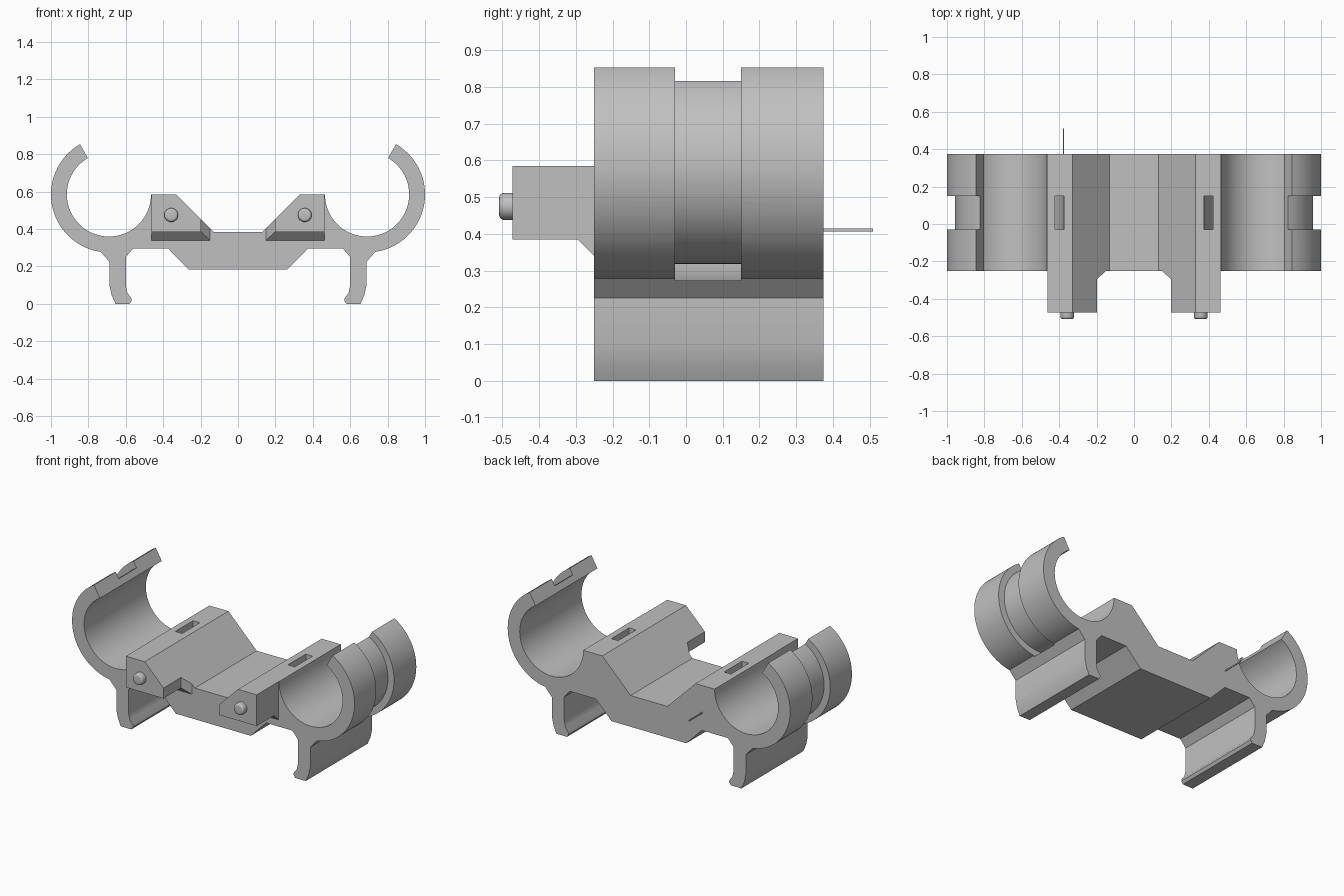
import bpy, bmesh
from math import sin, cos, radians, pi
from mathutils import Matrix

if "Cube" in bpy.data.objects:
    bpy.data.objects.remove(bpy.data.objects["Cube"], do_unlink=True)

grey = bpy.data.materials.new("plain grey")
grey.use_nodes = True
grey.diffuse_color = (0.53, 0.53, 0.53, 1)
grey.node_tree.nodes["Principled BSDF"].inputs["Base Color"].default_value = grey.diffuse_color

BACK, FRONT = 0.375, -0.25
CX, CZ = 0.69, 0.585          # ring centre
R_OUT, R_IN = 0.31, 0.225


def arc(r, a0, a1, n):
    """Points on a circle about the ring centre, angles in degrees."""
    angles = [radians(a0 + (a1 - a0) * i / n) for i in range(n + 1)]
    return [(CX + r * cos(a), CZ + r * sin(a)) for a in angles]


def finish(name, bm):
    bmesh.ops.recalc_face_normals(bm, faces=bm.faces)
    mesh = bpy.data.meshes.new(name)
    bm.to_mesh(mesh)
    bm.free()
    mesh.materials.append(grey)
    obj = bpy.data.objects.new(name, mesh)
    bpy.context.collection.objects.link(obj)
    return obj


def loft(name, sections):
    """Skin equal-length xz outlines placed at successive y positions."""
    bm = bmesh.new()
    rows = [[bm.verts.new((x, y, z)) for x, z in pts] for y, pts in sections]
    n = len(rows[0])
    for a, b in zip(rows, rows[1:]):
        for i in range(n):
            j = (i + 1) % n
            bm.faces.new((a[i], a[j], b[j], b[i]))
    bm.faces.new(rows[0])
    bm.faces.new(rows[-1])
    return finish(name, bm)


def strap_cutter(name, side):
    """Flat annulus that carves the strap channel round one ring."""
    bm = bmesh.new()
    n = 72
    loops = []
    for r, y in ((0.267, -0.03), (0.315, -0.03), (0.315, 0.15), (0.267, 0.15)):
        pts = arc(r, 2, 362, n)[:-1]
        loops.append([bm.verts.new((side * x, y, z)) for x, z in pts])
    for k in range(4):
        a, b = loops[k], loops[(k + 1) % 4]
        for i in range(n):
            j = (i + 1) % n
            bm.faces.new((a[i], a[j], b[j], b[i]))
    obj = finish(name, bm)
    obj.hide_render = True
    return obj


def smooth(obj):
    bpy.ops.object.select_all(action='DESELECT')
    obj.select_set(True)
    bpy.context.view_layer.objects.active = obj
    bpy.ops.object.shade_smooth_by_angle(angle=radians(30))


# Main body: one half outline, mirrored across the middle
half = [(0.265, 0.185), (0.375, 0.297), (0.56, 0.297), (0.60, 0.25),
        (0.60, 0.10), (0.592, 0.06), (0.57, 0.03), (0.568, 0.018), (0.58, 0),
        (0.655, 0), (0.675, 0.045), (0.687, 0.10), (0.687, 0.225)]
half += arc(R_OUT, -81.8, 60, 40) + arc(R_IN, 60, -180, 64)
half += [(0.33, CZ), (0.13, 0.385)]
outline = half + [(-x, z) for x, z in reversed(half)]
body = loft("clamp_body", [(FRONT, outline), (BACK, outline)])

# Strap channels: outer ring grooves that run through to the top slots
for label, side in (("left", 1), ("right", -1)):
    cutter = strap_cutter(label + "_strap_cutter", side)
    mod = body.modifiers.new("strap channel", 'BOOLEAN')
    mod.operation = 'DIFFERENCE'
    mod.solver = 'EXACT'
    mod.object = cutter
    bpy.context.view_layer.objects.active = body
    bpy.ops.object.modifier_apply(modifier=mod.name)
    bpy.data.objects.remove(cutter, do_unlink=True)
smooth(body)


def block_outline(side, inner, bottom):
    pts = [(0.463, bottom), (0.463, CZ), (0.33, CZ),
           (inner, CZ - 0.33 + inner), (inner, bottom)]
    return [(side * x, z) for x, z in pts]


for label, side in (("left", 1), ("right", -1)):
    # Front block with flared root
    nose = block_outline(side, 0.197, 0.385)
    root = block_outline(side, 0.15, 0.34)
    loft(label + "_front_block", [(-0.472, nose), (-0.295, nose), (FRONT, root)])

    # Rounded button on the block
    bm = bmesh.new()
    bmesh.ops.create_cone(bm, cap_ends=True, segments=32, radius1=0.037,
                          radius2=0.037, depth=0.05,
                          matrix=Matrix.Translation((side * 0.357, -0.484, 0.475))
                          @ Matrix.Rotation(pi / 2, 4, 'X'))
    rim = [e for e in bm.edges if all(v.co.y < -0.5 for v in e.verts)]
    bmesh.ops.bevel(bm, geom=rim, offset=0.014, segments=4, profile=0.5, affect='EDGES')
    smooth(finish(label + "_button", bm))

# Thin pin at the back
bm = bmesh.new()
bmesh.ops.create_cube(bm, size=1, matrix=Matrix.Translation((-0.378, 0.435, 0.411))
                      @ Matrix.Diagonal((0.005, 0.15, 0.008, 1)))
finish("rear_pin", bm)
